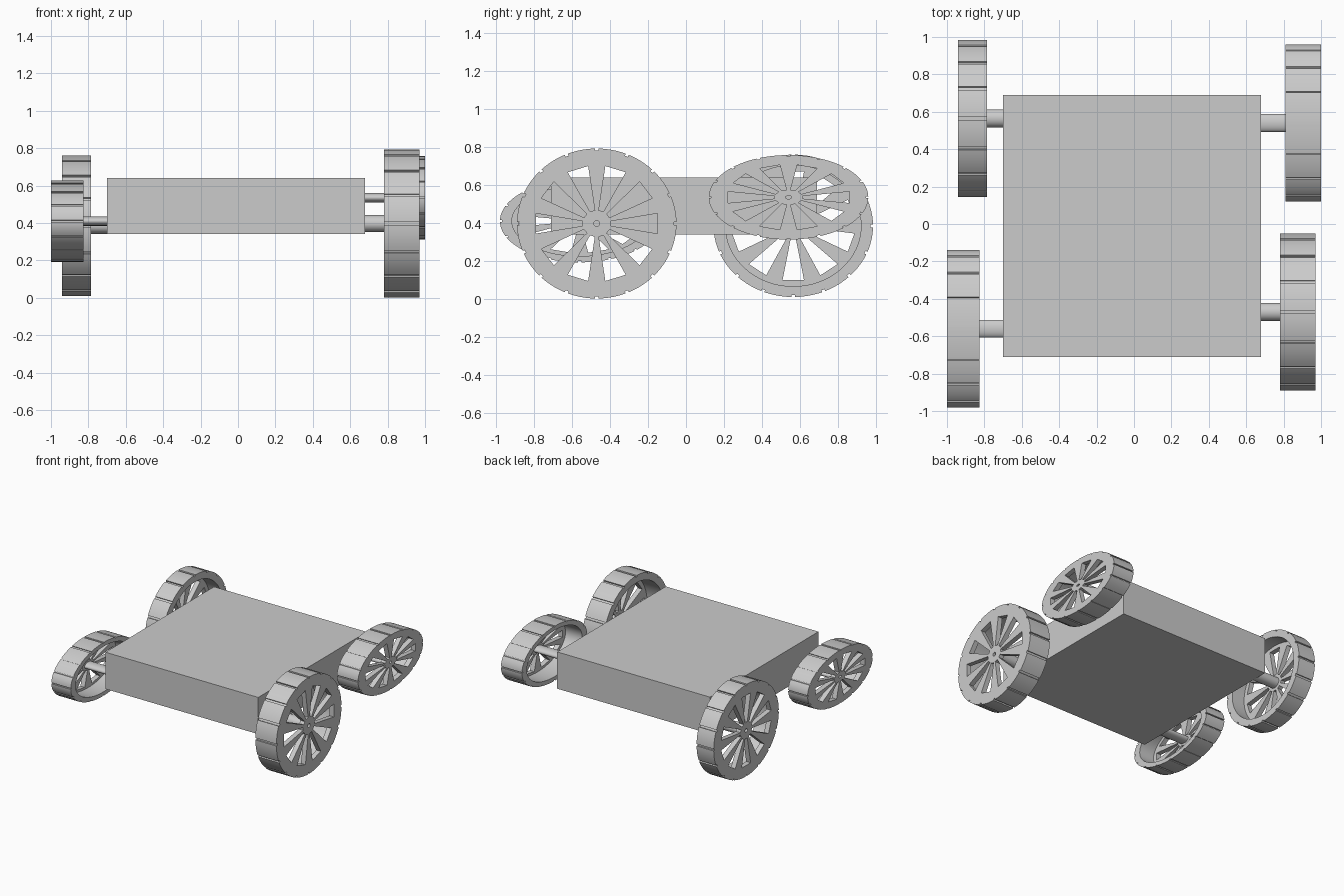
import bpy
from math import sin, cos, tau, radians
from mathutils import Matrix

if "Cube" in bpy.data.objects:
    bpy.data.objects.remove(bpy.data.objects["Cube"])

grey = bpy.data.materials.new("plain grey")
grey.use_nodes = True
colour = (0.6, 0.6, 0.6, 1)
grey.diffuse_color = colour
grey.node_tree.nodes["Principled BSDF"].inputs["Base Color"].default_value = colour

RADIUS, PLATE = 0.42, 0.04


def polar(r, a):
    return (r * cos(a), r * sin(a))


def circle(r, n):
    return [polar(r, tau * i / n) for i in range(n)]


def tread_outline():
    """Circle with sixteen shallow notches."""
    points = []
    step = tau / 16
    half = radians(1.2)
    for i in range(16):
        a = i * step
        points += [polar(RADIUS, a - half), polar(RADIUS - 0.012, a - half),
                   polar(RADIUS - 0.012, a + half), polar(RADIUS, a + half)]
        points += [polar(RADIUS, a + step * t / 5) for t in range(1, 5)]
    return points


def windows(phase):
    """Ten tapered openings between the spokes."""
    half = radians(10)
    result = []
    for i in range(10):
        a = phase + tau * i / 10
        result.append([polar(0.075, a - half), polar(0.325, a - half),
                       polar(0.325, a + half), polar(0.075, a + half)])
    return result


def activate(obj):
    bpy.ops.object.select_all(action='DESELECT')
    obj.select_set(True)
    bpy.context.view_layer.objects.active = obj


def extruded(name, outlines, x0, x1, y, z, squash):
    """Filled outline in the YZ plane, holes cut out, from x0 to x1."""
    curve = bpy.data.curves.new(name, 'CURVE')
    curve.dimensions = '2D'
    curve.fill_mode = 'BOTH'
    curve.extrude = abs(x1 - x0) / 2
    for outline in outlines:
        spline = curve.splines.new('POLY')
        spline.points.add(len(outline) - 1)
        for point, (u, v) in zip(spline.points, outline):
            point.co = (u, v, 0, 1)
        spline.use_cyclic_u = True
    obj = bpy.data.objects.new(name, curve)
    bpy.context.collection.objects.link(obj)
    activate(obj)
    bpy.ops.object.convert(target='MESH')
    obj = bpy.context.object
    obj.data.transform(Matrix(((0, 0, 1, (x0 + x1) / 2), (1, 0, 0, y),
                               (0, squash, 0, z), (0, 0, 0, 1))))
    obj.data.materials.clear()
    obj.data.materials.append(grey)
    bpy.ops.object.shade_smooth_by_angle(angle=radians(25))
    return obj


def wheel(name, inner, outer, y, z, height, phase):
    side = 1 if outer > 0 else -1
    squash = height / (2 * RADIUS)
    seat = outer - side * PLATE
    extruded(name + "_spoke_plate", [tread_outline(), circle(0.016, 16)] + windows(phase),
             seat, outer, y, z, squash)
    extruded(name + "_rim", [tread_outline(), circle(0.357, 64)],
             inner, seat, y, z, squash)
    extruded(name + "_axle", [circle(0.048, 32)], side * 0.66, seat, y, z, squash)


# Flat box body
bpy.ops.mesh.primitive_cube_add(size=1, location=(-0.01, -0.01, 0.49))
body = bpy.context.object
body.name = "body"
body.dimensions = (1.38, 1.4, 0.3)
bpy.ops.object.transform_apply(location=False, rotation=False, scale=True)
body.data.materials.append(grey)

# Four wheels, each with its own width and squash
wheel("front_left_wheel", 0.78, 0.97, -0.47, 0.397, 0.79, 0)
wheel("back_left_wheel", 0.81, 1.0, 0.54, 0.535, 0.445, 0)
wheel("front_right_wheel", -0.825, -1.0, -0.56, 0.41, 0.435, 0)
wheel("back_right_wheel", -0.785, -0.94, 0.565, 0.385, 0.75, radians(18))
